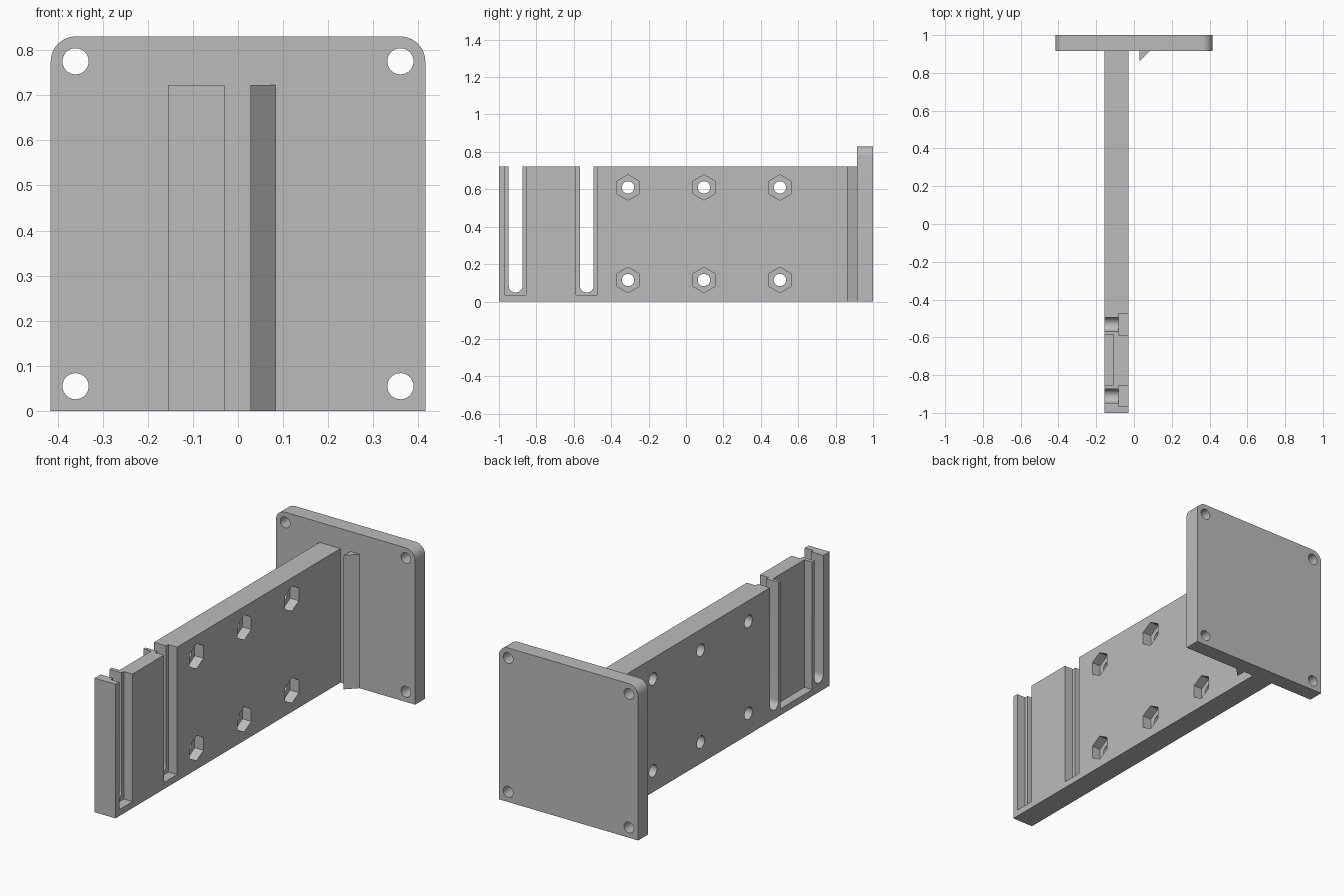
import bpy, bmesh
from math import pi, cos, sin, radians

if "Cube" in bpy.data.objects:
    bpy.data.objects.remove(bpy.data.objects["Cube"])

grey = bpy.data.materials.new("plain grey")
grey.use_nodes = True
colour = (0.5, 0.5, 0.5, 1)
grey.diffuse_color = colour
grey.node_tree.nodes["Principled BSDF"].inputs["Base Color"].default_value = colour


def prism(name, outline, axis, start, end):
    """Extrude a 2D outline along x, y or z; outline holds the other two axes in order."""
    def place(p, d):
        return {"x": (d, p[0], p[1]), "y": (p[0], d, p[1]), "z": (p[0], p[1], d)}[axis]
    bm = bmesh.new()
    low = [bm.verts.new(place(p, start)) for p in outline]
    high = [bm.verts.new(place(p, end)) for p in outline]
    bm.faces.new(low)
    bm.faces.new(high)
    for i in range(len(low)):
        j = (i + 1) % len(low)
        bm.faces.new((low[i], low[j], high[j], high[i]))
    bmesh.ops.recalc_face_normals(bm, faces=bm.faces)
    mesh = bpy.data.meshes.new(name)
    bm.to_mesh(mesh)
    bm.free()
    mesh.materials.append(grey)
    obj = bpy.data.objects.new(name, mesh)
    bpy.context.collection.objects.link(obj)
    return obj


def rect(a0, a1, b0, b1):
    return [(a0, b0), (a1, b0), (a1, b1), (a0, b1)]


def arc(a, b, r, start=0, end=2 * pi, n=32):
    return [(a + r * cos(start + (end - start) * i / n),
             b + r * sin(start + (end - start) * i / n)) for i in range(n + 1)]


def ring(a, b, r, n=32, turn=0):
    return arc(a, b, r, turn, turn + 2 * pi, n)[:-1]


def activate(obj):
    bpy.ops.object.select_all(action="DESELECT")
    obj.select_set(True)
    bpy.context.view_layer.objects.active = obj


def carve(obj, cutters):
    activate(obj)
    for cutter in cutters:
        cutter.hide_render = True
        mod = obj.modifiers.new("cut", "BOOLEAN")
        mod.operation = "DIFFERENCE"
        mod.solver = "EXACT"
        mod.object = cutter
        bpy.ops.object.modifier_apply(modifier=mod.name)
        bpy.data.objects.remove(cutter)
    bpy.ops.object.shade_smooth_by_angle(angle=radians(30))


# Mounting plate with rounded upper corners and four screw holes
W, H, R = 0.415, 0.83, 0.055
outline = [(-W, 0), (W, 0)]
outline += arc(W - R, H - R, R, 0, pi / 2, 10)
outline += arc(-W + R, H - R, R, pi / 2, pi, 10)
plate = prism("mounting_plate", outline, "y", 0.915, 1)
carve(plate, [prism("screw_hole", ring(x, z, 0.029), "y", 0.85, 1.05)
              for x in (-0.36, 0.36) for z in (0.055, 0.775)])

# Long arm
LEFT, STEP, RIGHT, TOP = -0.155, -0.082, -0.03, 0.722
arm = prism("arm", rect(-1, 0.915, 0, TOP), "x", LEFT, RIGHT)
cutters = []

# Open stepped slots: wide on the right, narrow with a round bottom all the way through
for y in (-0.911, -0.531):
    cutters.append(prism("wide_slot", rect(y - 0.056, y + 0.056, 0.035, 0.9), "x", STEP, 0.1))
    r = 0.037
    narrow = arc(y, 0.048 + r, r, pi, 2 * pi, 16) + [(y + r, 0.9), (y - r, 0.9)]
    cutters.append(prism("narrow_slot", narrow, "x", -0.3, 0.1))

# Shallow recess between the slots
cutters.append(prism("recess", rect(-0.853, -0.585, 0.035, 0.9), "x", -0.3, -0.108))

# Bolt holes with hexagonal nut pockets
for y in (-0.31, 0.096, 0.502):
    for z in (0.115, 0.61):
        cutters.append(prism("nut_pocket", ring(y, z, 0.068, 6, pi / 2), "x", STEP, 0.1))
        cutters.append(prism("bolt_hole", ring(y, z, 0.033), "x", -0.3, 0.1))
carve(arm, cutters)

# Triangular rib on the plate beside the arm
prism("rib", [(0.028, 0.915), (0.028, 0.86), (0.083, 0.915)], "z", 0, TOP)
